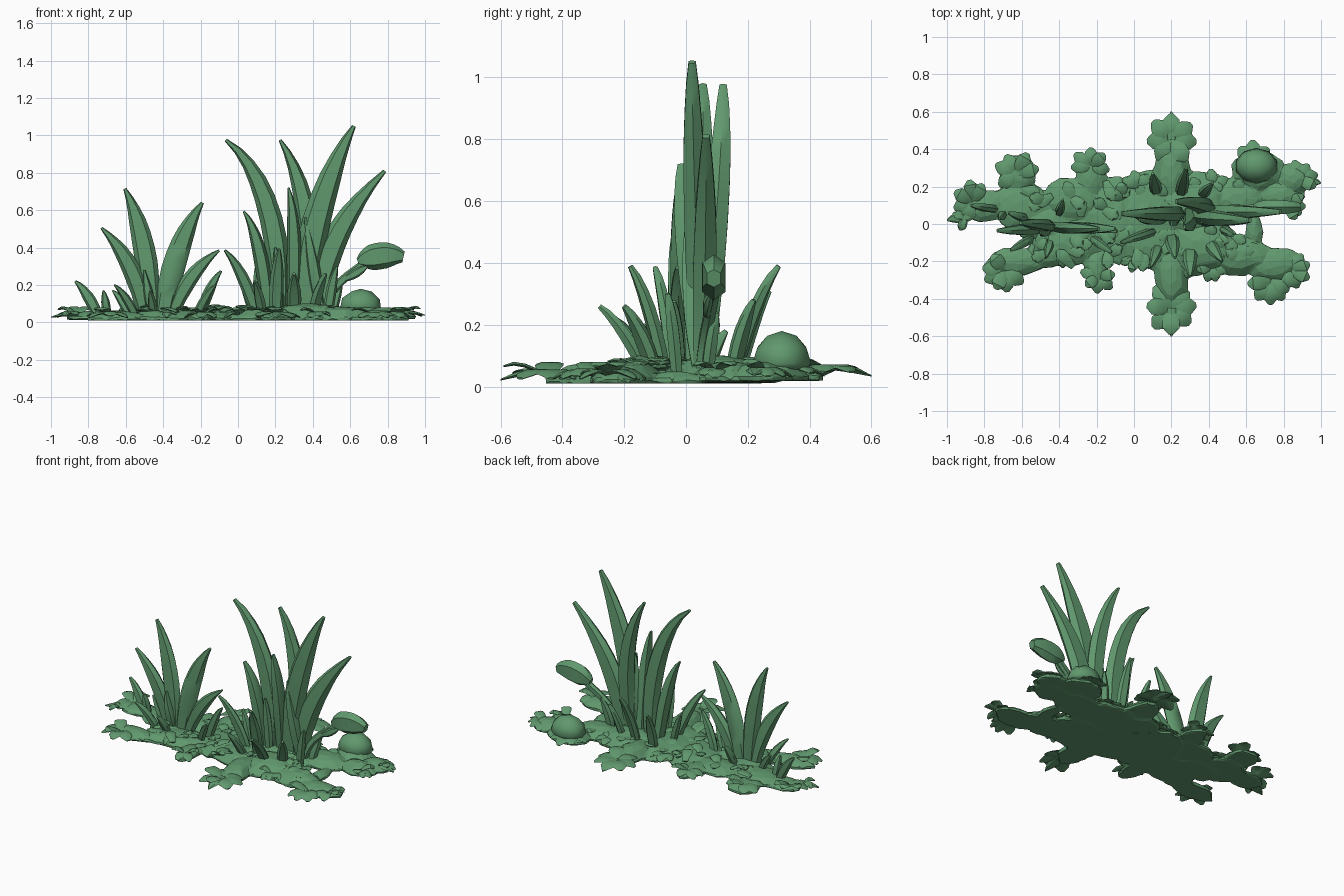
import bpy, bmesh, math, random
from mathutils import Vector, geometry

random.seed(7)
green = bpy.data.materials.new("leaf green")
green.diffuse_color = (0.118, 0.315, 0.155, 1)


def finish(bm, name, angle=50):
    bmesh.ops.recalc_face_normals(bm, faces=bm.faces)
    me = bpy.data.meshes.new(name)
    bm.to_mesh(me)
    bm.free()
    me.materials.append(green)
    ob = bpy.data.objects.new(name, me)
    bpy.context.collection.objects.link(ob)
    if angle:
        bpy.ops.object.select_all(action='DESELECT')
        bpy.context.view_layer.objects.active = ob
        ob.select_set(True)
        bpy.ops.object.shade_smooth_by_angle(angle=math.radians(angle))
    return ob


def blade(bm, ctrl, width, thick, profile, broad=None, steps=8):
    """Lens-section leaf along a bezier; broad = direction its width points in."""
    pts = geometry.interpolate_bezier(*[Vector(c) for c in ctrl], steps)
    rings = []
    for i, p in enumerate(pts):
        t = (pts[min(i + 1, steps - 1)] - pts[max(i - 1, 0)]).normalized()
        s = Vector(broad) if broad else t.cross(Vector((0, 1, 0)))
        s = (s - t * s.dot(t)).normalized()
        n = t.cross(s)
        u = i / (steps - 1) * (len(profile) - 1)
        k = min(int(u), len(profile) - 2)
        f = profile[k] + (profile[k + 1] - profile[k]) * (u - k)
        rings.append([bm.verts.new(p + s * (a * width * f / 2) + n * (b * thick * f ** 0.6 / 2))
                      for a, b in ((1, 0), (.6, .9), (-.6, .9), (-1, 0), (-.6, -.9), (.6, -.9))])
    for r, q in zip(rings, rings[1:]):
        for j in range(6):
            bm.faces.new((r[j], r[(j + 1) % 6], q[(j + 1) % 6], q[j]))
    bm.faces.new(rings[0])
    bm.faces.new(rings[-1])


TALL = (.75, .9, 1, .95, .75, .45, .14)
SHORT = (.8, 1, .9, .6, .2)
BROAD = (.5, .8, 1, .95, .3)


def upright(name, y, specs, thick):
    """Fan of blades lying in the front plane: base, two handles, tip, width, tip y."""
    bm = bmesh.new()
    for b, h1, h2, tip, w, dy in specs:
        ys = (y, y + dy * .6, y + dy, y + dy)
        blade(bm, [(p[0], v, p[1]) for p, v in zip((b, h1, h2, tip), ys)], w, thick, TALL, steps=10)
    return finish(bm, name)


# tall fans of blades
upright("tall_blade_clump", .055, [
    ((.22, .05), (.24, .45), (.14, .83), (-.065, .975), .125, 0),
    ((.35, .05), (.43, .45), (.34, .80), (.225, .975), .115, .065),
    ((.36, .05), (.34, .40), (.50, .85), (.62, 1.05), .155, -.035),
    ((.42, .05), (.44, .35), (.56, .58), (.785, .81), .14, .01),
    ((.16, .05), (.14, .30), (.10, .50), (.03, .595), .08, -.03),
    ((.29, .05), (.31, .35), (.30, .60), (.27, .72), .08, -.07),
    ((.44, .05), (.42, .20), (.38, .42), (.36, .56), .08, -.04),
], .085)
upright("short_blade_clump", -.015, [
    ((-.46, .04), (-.48, .35), (-.53, .57), (-.605, .715), .12, .02),
    ((-.50, .04), (-.53, .25), (-.62, .40), (-.73, .505), .10, -.02),
    ((-.40, .04), (-.36, .30), (-.28, .52), (-.19, .64), .125, -.01),
    ((-.35, .04), (-.30, .20), (-.20, .32), (-.10, .385), .085, -.01),
    ((-.46, .04), (-.47, .10), (-.49, .20), (-.50, .28), .06, -.03),
], .065)

# small leaves leaning outward around the clumps: base x,y then tip x,y,z and width
bm = bmesh.new()
for bx, by, tx, ty, tz, w in [
        (.20, -.07, .22, -.18, .39, .08), (.30, -.13, .30, -.28, .26, .08), (.10, -.04, -.07, -.10, .385, .07),
        (.25, .16, .28, .30, .39, .07), (.12, .17, .10, .27, .31, .07), (.40, -.10, .47, -.20, .26, .07),
        (.22, .02, .20, .00, .40, .06), (.13, -.12, .09, -.23, .22, .06), (.36, .15, .42, .22, .28, .06),
        (.08, .02, .00, .05, .26, .05), (.48, -.03, .53, -.06, .30, .06), (.50, .07, .56, .10, .24, .06),
        (-.20, -.02, -.09, -.04, .275, .06), (-.75, .08, -.87, .10, .22, .065), (-.70, .05, -.72, .03, .17, .05),
        (-.22, -.08, -.12, -.15, .20, .05), (-.55, -.08, -.66, -.14, .20, .05), (-.45, -.10, -.47, -.18, .17, .05),
        (-.58, .03, -.67, .06, .17, .05), (-.40, .06, -.38, .13, .18, .05)]:
    d = Vector((tx - bx, ty - by, 0))
    mid = ((bx * .75 + tx * .25), (by * .75 + ty * .25), tz * .5)
    high = ((bx * .35 + tx * .65), (by * .35 + ty * .65), tz * .85)
    side = (-d.y, d.x, 0) if abs(d.y) > abs(d.x) else None
    blade(bm, [(bx, by, .04), mid, high, (tx, ty, tz)], w, .045, SHORT, side, 7)
finish(bm, "small_leaves")

# flower bud on a curved stem
bm = bmesh.new()
blade(bm, [(.46, .05, .06), (.48, .06, .18), (.57, .08, .24), (.67, .09, .31)], .045, .04, (1, 1))
blade(bm, [(.56, .075, .23), (.60, .06, .24), (.64, .07, .27), (.69, .08, .30)], .05, .03, BROAD, steps=6)
finish(bm, "bud_stem")
bm = bmesh.new()
blade(bm, [(.64, .09, .325), (.70, .09, .345), (.80, .09, .375), (.885, .09, .35)], .145, .085,
      (.25, .7, .95, 1, .95, .75, .4), steps=10)
finish(bm, "bud")


# moss mat: low irregular mounds merged into one skin
def mound(bm, x, y, rx, ry, h):
    n, z0 = 13, .01 + max(0, y) * .03
    k = [random.uniform(.88, 1.1) for _ in range(n)]
    rings = []
    for s, z in ((.97, z0), (1, z0 + .016), (.6, h * .85), (.25, h)):
        rings.append([bm.verts.new((x + rx * s * k[i] * math.cos(math.tau * i / n),
                                    y + ry * s * k[i] * math.sin(math.tau * i / n), z)) for i in range(n)])
    for r, q in zip(rings, rings[1:]):
        for j in range(n):
            bm.faces.new((r[j], r[(j + 1) % n], q[(j + 1) % n], q[j]))
    bm.faces.new(rings[0])
    bm.faces.new(rings[-1])


bm = bmesh.new()
for m in [(-.33, .13, .18, .13, .065), (-.33, -.10, .21, .13, .065), (-.10, .02, .20, .24, .065),
          (.10, .05, .20, .24, .08), (.10, -.09, .18, .16, .08), (.32, .10, .22, .19, .10),
          (.36, -.12, .22, .17, .10), (.55, .13, .17, .13, .08), (.56, -.17, .20, .11, .08),
          (.74, -.22, .17, .10, .065), (.20, -.27, .10, .20, .08), (.20, .27, .10, .20, .09),
          (-.60, .09, .18, .13, .065), (-.79, .09, .13, .09, .06), (-.62, .26, .10, .11, .06),
          (-.23, .25, .08, .14, .06), (-.20, -.24, .07, .12, .06), (-.64, -.20, .16, .08, .06),
          (-.46, -.15, .12, .09, .065), (.78, .15, .13, .09, .08), (.85, .24, .10, .09, .08),
          (.66, .28, .14, .12, .09), (.64, -.04, .05, .10, .05), (-.48, .0, .16, .10, .065)]:
    mound(bm, *m)
mat = finish(bm, "moss_mat", None)
rm = mat.modifiers.new("merge", 'REMESH')
rm.mode = 'VOXEL'
rm.voxel_size = .011
dc = mat.modifiers.new("facet", 'DECIMATE')
dc.ratio = .06

# rounded mound at the back right, flattened underneath into the mat
bm = bmesh.new()
bmesh.ops.create_icosphere(bm, subdivisions=2, radius=1)
for v in bm.verts:
    v.co = Vector((.655 + v.co.x * .115, .31 + v.co.y * .095, .075 + v.co.z * (.105 if v.co.z > 0 else .035)))
finish(bm, "round_mound")

# flat leaf rosettes along the rim: centre, radius, start angle, arc in degrees
bm = bmesh.new()
for x, y, r, a0, arc, n in [
        (.20, .45, .15, -50, 280, 7), (.20, -.45, .15, 130, 280, 7), (-.63, .27, .125, -30, 240, 6),
        (-.23, .31, .11, -10, 200, 5), (-.86, .12, .12, 60, 180, 5), (-.90, .03, .08, 160, 80, 2),
        (-.69, -.25, .125, 130, 190, 6), (-.19, -.28, .10, 170, 200, 5), (.84, -.25, .11, -110, 170, 5),
        (.73, -.31, .125, 190, 150, 5), (.88, .24, .11, -30, 130, 4), (.82, .10, .10, -60, 90, 4),
        (.64, .33, .125, 40, 150, 4), (.02, .20, .10, 50, 100, 3), (.42, .20, .10, 30, 120, 3),
        (.42, -.22, .10, 200, 130, 4), (0, -.18, .08, 200, 120, 3), (-.38, -.16, .08, 210, 120, 3)]:
    z = .018 + max(0, y) * .03
    for i in range(n):
        a = math.radians(a0 + arc * i / (n - 1) + random.uniform(-6, 6))
        d = Vector((math.cos(a), math.sin(a), 0))
        L = r * random.uniform(.86, 1.0)
        lift = random.choice((0, 0, .008, .04))
        c = Vector((x, y, z + .02))
        blade(bm, [c, c + d * L * .35 + Vector((0, 0, .022)), c + d * L * .7 + Vector((0, 0, .01 + lift)),
                   c + d * L + Vector((0, 0, lift - .012))], r * .62, .014, BROAD, (-d.y, d.x, 0), 5)
# long pointed tips at the four extremes
for p, q in (((-.85, .06, .04), (-1, .02, .027)), ((.86, .24, .05), (1, .22, .038)),
             ((.2, -.45, .05), (.2, -.6, .022)), ((.2, .45, .06), (.2, .6, .035))):
    p, q = Vector(p), Vector(q)
    d = q - p
    blade(bm, [p, p + d * .35 + Vector((0, 0, .012)), p + d * .7 + Vector((0, 0, .008)), q],
          .08, .02, (.6, .9, 1, .6, .1), (-d.y, d.x, 0), 6)
finish(bm, "rim_rosettes", 30)

# loose leaf scraps lying on the mat
bm = bmesh.new()
for i in range(60):
    x = random.uniform(-.6, .65)
    y = random.choice((-1, 1)) * random.uniform(.05, .2)
    a = random.uniform(0, math.tau)
    d = Vector((math.cos(a), math.sin(a), 0))
    c, L = Vector((x, y, .055)), random.uniform(.07, .12)
    e = Vector((0, 0, random.uniform(.01, .045)))
    blade(bm, [c - d * L * .5, c + e * .8, c + d * L * .3 + e, c + d * L * .6 + e * .7],
          .065, .014, BROAD, (-d.y, d.x, 0), 5)
finish(bm, "loose_leaves", 30)
